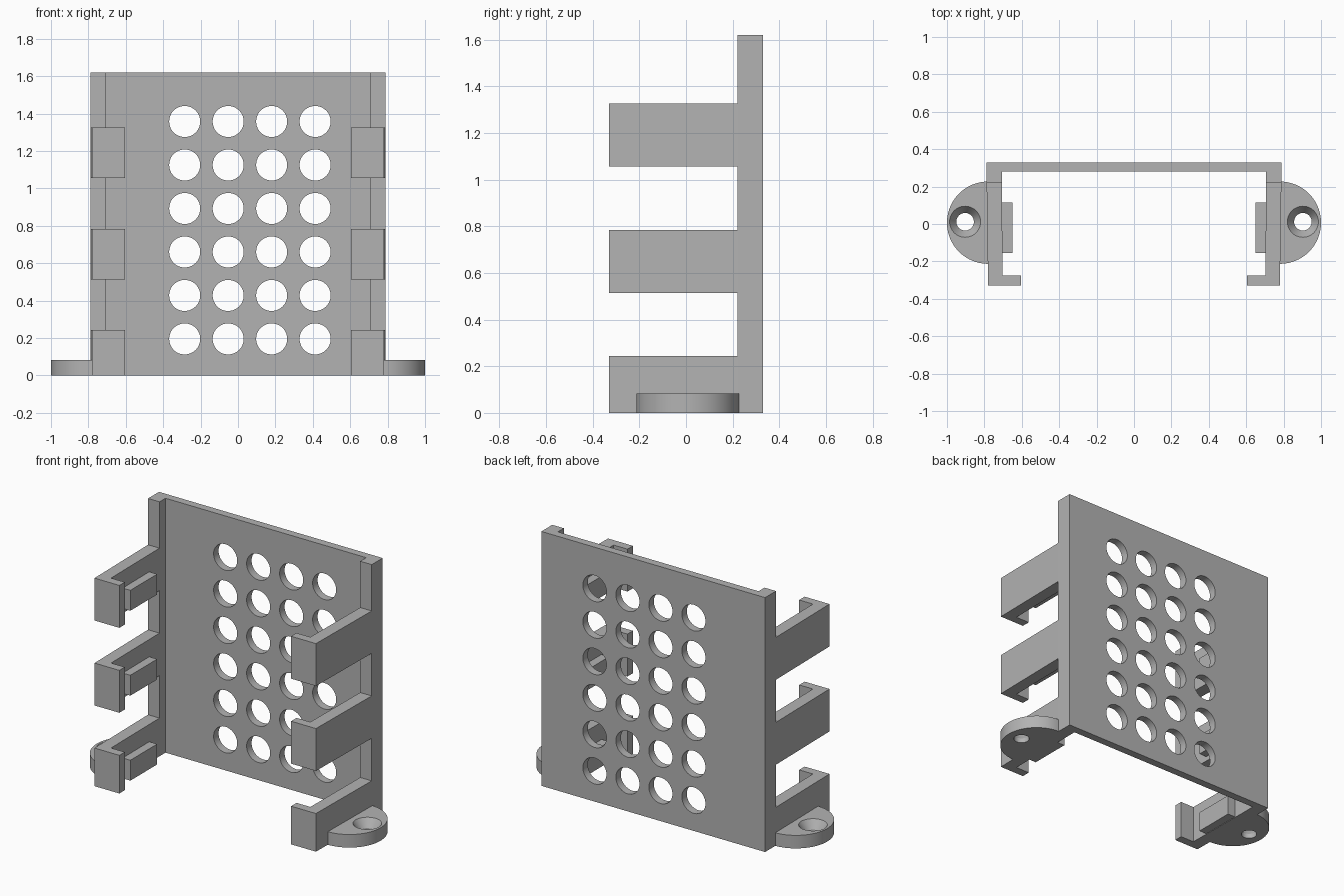
import bpy
import bmesh
import math

if "Cube" in bpy.data.objects:
    bpy.data.objects.remove(bpy.data.objects["Cube"], do_unlink=True)

grey = bpy.data.materials.new("plain_grey")
grey.use_nodes = True
COLOR = (0.45, 0.45, 0.45, 1)
grey.diffuse_color = COLOR
grey.node_tree.nodes["Principled BSDF"].inputs["Base Color"].default_value = COLOR


def add_mesh(name, bm):
    bmesh.ops.recalc_face_normals(bm, faces=bm.faces)
    mesh = bpy.data.meshes.new(name)
    bm.to_mesh(mesh)
    bm.free()
    mesh.materials.append(grey)
    obj = bpy.data.objects.new(name, mesh)
    bpy.context.collection.objects.link(obj)
    return obj


def extrude_outline(name, outline, z0, z1):
    """Raise a top-down outline into a prism."""
    bm = bmesh.new()
    face = bm.faces.new([bm.verts.new((x, y, z0)) for x, y in outline])
    top = bmesh.ops.extrude_face_region(bm, geom=[face])["geom"]
    verts = [v for v in top if isinstance(v, bmesh.types.BMVert)]
    bmesh.ops.translate(bm, verts=verts, vec=(0, 0, z1 - z0))
    return add_mesh(name, bm)


def lathe(bm, profile, center, axis, steps=48):
    """Closed round solid from (radius, offset) rings along y or z."""
    rings = []
    for r, h in profile:
        ring = []
        for i in range(steps):
            a = math.tau * i / steps
            u, v = r * math.cos(a), r * math.sin(a)
            p = (u, h, v) if axis == "y" else (u, v, h)
            ring.append(bm.verts.new([c + d for c, d in zip(center, p)]))
        rings.append(ring)
    for low, high in zip(rings, rings[1:]):
        for i in range(steps):
            j = (i + 1) % steps
            bm.faces.new((low[i], low[j], high[j], high[i]))
    bm.faces.new(rings[0])
    bm.faces.new(rings[-1])


def activate(obj):
    bpy.ops.object.select_all(action="DESELECT")
    obj.select_set(True)
    bpy.context.view_layer.objects.active = obj


def cut(obj, cutter):
    cutter.hide_render = True
    mod = obj.modifiers.new("holes", "BOOLEAN")
    mod.operation = "DIFFERENCE"
    mod.solver = "EXACT"
    mod.object = cutter
    activate(obj)
    bpy.ops.object.modifier_apply(modifier=mod.name)
    bpy.data.objects.remove(cutter, do_unlink=True)
    bpy.ops.object.shade_smooth_by_angle(angle=math.radians(30))


def mirror(obj):
    mod = obj.modifiers.new("mirror", "MIRROR")
    mod.use_mirror_merge = False


# Back plate with its two shallow side flanges
W, IN, BACK, FRONT = 0.788, 0.707, 0.33, 0.22
plate = extrude_outline("back_plate", [
    (-W, BACK), (-W, FRONT), (-IN, FRONT), (-IN, 0.28),
    (IN, 0.28), (IN, FRONT), (W, FRONT), (W, BACK)], 0, 1.62)

# Grid of ventilation holes
bm = bmesh.new()
for col in range(4):
    for row in range(6):
        center = (-0.285 + 0.2325 * col, 0, 0.195 + 0.2325 * row)
        lathe(bm, [(0.083, 0.2), (0.083, 0.4)], center, "y")
cut(plate, add_mesh("vent_cutter", bm))

# Hooked arms with inner grip pads, three per side
arm_outline = [(W, FRONT), (0.78, -0.33), (0.605, -0.33),
               (0.605, -0.275), (0.702, -0.275), (IN, FRONT)]
pad_outline = [(0.65, -0.155), (0.72, -0.155), (0.72, 0.115), (0.65, 0.115)]
for level, top in zip(("lower", "middle", "upper"), (0.243, 0.784, 1.325)):
    mirror(extrude_outline(level + "_arm", arm_outline, max(0, top - 0.27), top))
    mirror(extrude_outline(level + "_grip_pad", pad_outline, top - 0.24, top - 0.11))

# Rounded mounting ears with countersunk screw holes
EAR_R, EAR_X, EAR_Y, EAR_H = 0.22, 0.78, 0.007, 0.083
arc = [math.pi * (i / 40 - 0.5) for i in range(41)]
outline = [(EAR_X + EAR_R * math.cos(a), EAR_Y + EAR_R * math.sin(a)) for a in arc]
outline += [(0.75, EAR_Y + EAR_R), (0.75, EAR_Y - EAR_R)]
ear = extrude_outline("mounting_ear", outline, 0, EAR_H)
bm = bmesh.new()
lathe(bm, [(0.047, -0.05), (0.047, 0.03), (0.083, EAR_H), (0.083, 0.12)],
      (0.903, 0.012, 0), "z")
cut(ear, add_mesh("screw_cutter", bm))
mirror(ear)
